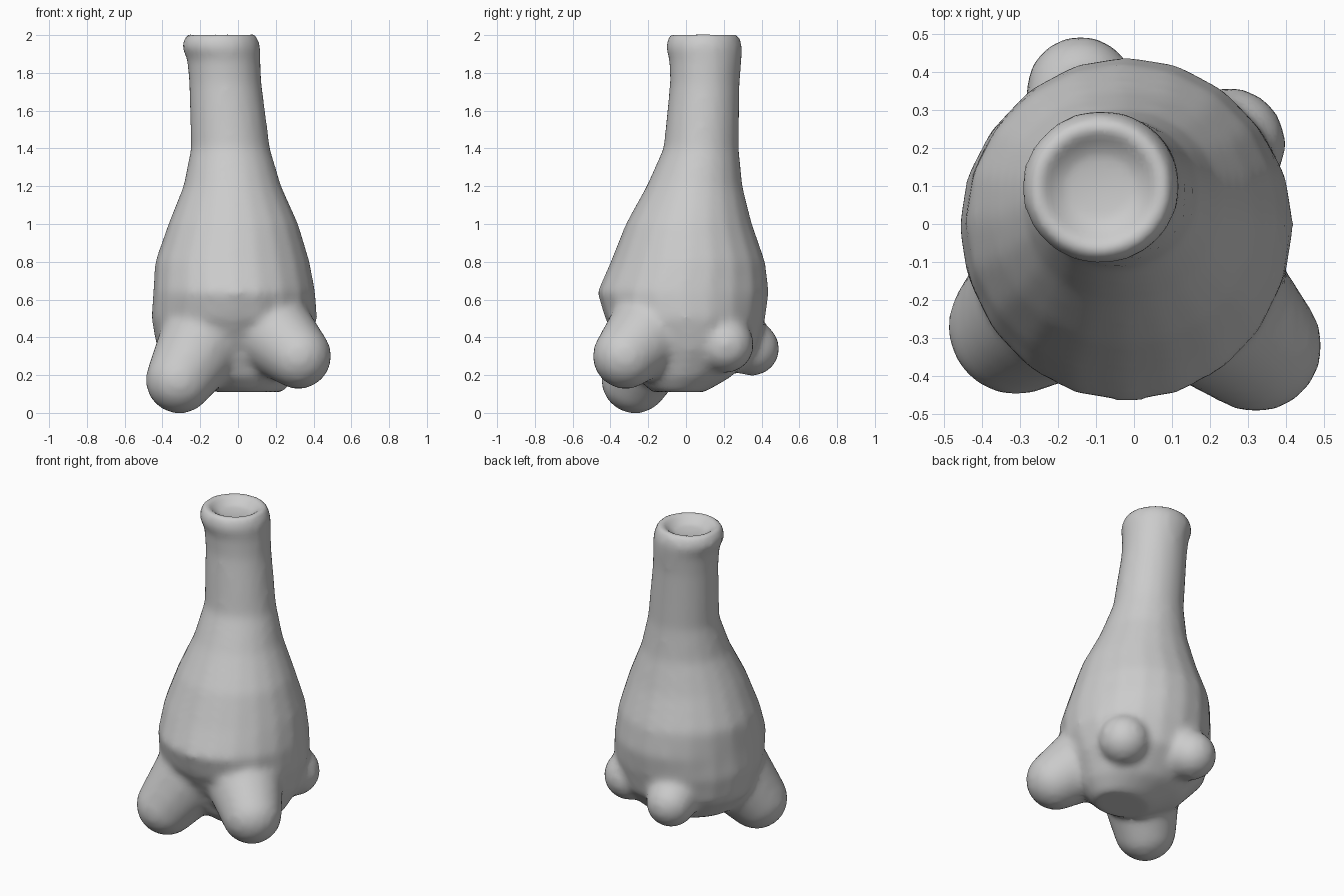
import bpy, bmesh, math
from mathutils import Vector

if "Cube" in bpy.data.objects:
    bpy.data.objects.remove(bpy.data.objects["Cube"])

SIDES = 20
bm = bmesh.new()

# Unit ball points shared by all knobs
ball = bmesh.new()
bmesh.ops.create_icosphere(ball, subdivisions=3, radius=1)
BALL_POINTS = [v.co.copy() for v in ball.verts]
ball.free()


def loft(rings):
    """Skin oval rings given as (z, x_min, x_max, y_min, y_max)."""
    loops = []
    for z, x0, x1, y0, y1 in rings:
        loop = []
        for i in range(SIDES):
            a = math.tau * i / SIDES
            loop.append(bm.verts.new(((x0 + x1) / 2 + (x1 - x0) / 2 * math.cos(a),
                                      (y0 + y1) / 2 + (y1 - y0) / 2 * math.sin(a), z)))
        loops.append(loop)
    for low, high in zip(loops, loops[1:]):
        for i in range(SIDES):
            j = (i + 1) % SIDES
            bm.faces.new((low[i], low[j], high[j], high[i]))
    bm.faces.new(loops[0][::-1])
    bm.faces.new(loops[-1])


def lobe(root, root_radius, tip, tip_radius):
    """Tapered rounded knob running from inside the body to its tip."""
    verts = [bm.verts.new(Vector(centre) + p * radius)
             for centre, radius in ((root, root_radius), (tip, tip_radius))
             for p in BALL_POINTS]
    bmesh.ops.convex_hull(bm, input=verts)


# Flask body, neck, lip and shallow sunken top
loft([
    (0.11, -0.12, 0.24, -0.18, 0.10),
    (0.19, -0.30, 0.31, -0.27, 0.24),
    (0.34, -0.43, 0.38, -0.34, 0.38),
    (0.50, -0.46, 0.42, -0.43, 0.42),
    (0.64, -0.45, 0.41, -0.47, 0.44),
    (0.80, -0.44, 0.38, -0.40, 0.42),
    (1.00, -0.37, 0.32, -0.32, 0.35),
    (1.20, -0.29, 0.23, -0.21, 0.30),
    (1.40, -0.25, 0.17, -0.12, 0.28),
    (1.75, -0.26, 0.125, -0.085, 0.285),
    (1.87, -0.27, 0.12, -0.09, 0.295),
    (1.94, -0.30, 0.12, -0.11, 0.30),
    (2.00, -0.28, 0.10, -0.09, 0.28),
    (2.01, -0.25, 0.07, -0.06, 0.25),
    (1.96, -0.20, 0.02, -0.01, 0.20),
    (1.95, -0.12, -0.06, 0.07, 0.13),
])

# Four knobs around the base
lobe((-0.10, -0.10, 0.52), 0.27, (-0.31, -0.27, 0.175), 0.18)
lobe((0.08, -0.10, 0.52), 0.26, (0.32, -0.32, 0.30), 0.175)
lobe((-0.07, 0.10, 0.48), 0.22, (-0.14, 0.35, 0.34), 0.145)
lobe((0.05, 0.05, 0.48), 0.22, (0.25, 0.21, 0.36), 0.15)

# Drop points left inside the knobs
bmesh.ops.delete(bm, geom=[v for v in bm.verts if not v.link_faces], context="VERTS")
bmesh.ops.recalc_face_normals(bm, faces=bm.faces[:])
mesh = bpy.data.meshes.new("flask_body")
bm.to_mesh(mesh)
bm.free()
flask = bpy.data.objects.new("flask_body", mesh)
bpy.context.collection.objects.link(flask)

# Plain grey
grey = bpy.data.materials.new("plain_grey")
grey.use_nodes = True
colour = (0.6, 0.6, 0.6, 1)
grey.diffuse_color = colour
grey.node_tree.nodes["Principled BSDF"].inputs["Base Color"].default_value = colour
mesh.materials.append(grey)

# Fuse the parts into one soft skin
fuse = flask.modifiers.new("fuse", "REMESH")
fuse.mode = "VOXEL"
fuse.voxel_size = 0.022
fuse.use_smooth_shade = True
soften = flask.modifiers.new("soften", "SMOOTH")
soften.factor = 0.5
soften.iterations = 8
